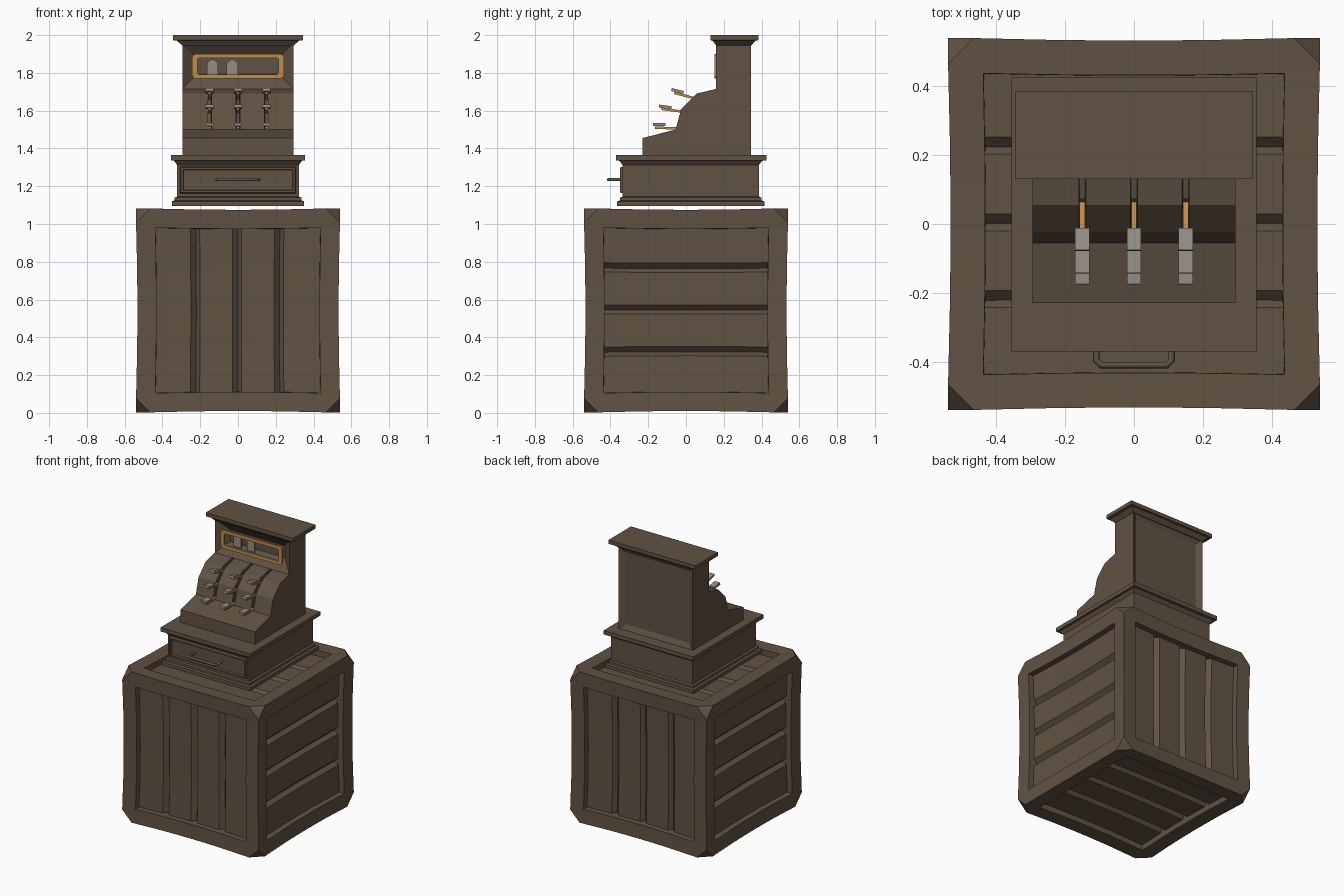
import bpy, bmesh
from mathutils import Matrix, Vector

old = bpy.data.objects.get("Cube")
if old:
    bpy.data.objects.remove(old, do_unlink=True)


def material(name, color):
    m = bpy.data.materials.new(name)
    m.diffuse_color = (*color, 1)
    m.use_nodes = True
    m.node_tree.nodes["Principled BSDF"].inputs["Base Color"].default_value = (*color, 1)
    return m


BROWN = material("dark_brown_wood", (0.12, 0.084, 0.056))
GOLD = material("brass", (0.53, 0.27, 0.075))
GREY = material("pale_grey", (0.29, 0.27, 0.23))


def finish(name, bm, mat):
    bmesh.ops.recalc_face_normals(bm, faces=bm.faces)
    mesh = bpy.data.meshes.new(name)
    bm.to_mesh(mesh)
    bm.free()
    mesh.materials.append(mat)
    ob = bpy.data.objects.new(name, mesh)
    bpy.context.collection.objects.link(ob)
    return ob


def loft(name, loops, mat, ring=False):
    """Skin closed loops of points; cap the ends, or join last to first."""
    bm = bmesh.new()
    rows = [[bm.verts.new(p) for p in loop] for loop in loops]
    pairs = list(zip(rows, rows[1:]))
    if ring:
        pairs.append((rows[-1], rows[0]))
    else:
        bm.faces.new(rows[0])
        bm.faces.new(rows[-1])
    for a, b in pairs:
        for i in range(len(a)):
            j = (i + 1) % len(a)
            bm.faces.new((a[i], a[j], b[j], b[i]))
    return finish(name, bm, mat)


def stack(name, layers, mat):
    """Moulded block from (half width, front, back, height) layers."""
    return loft(name, [[(-x, f, z), (x, f, z), (x, b, z), (-x, b, z)]
                       for x, f, b, z in layers], mat)


def box(name, center, size, mat, tilt=0):
    bm = bmesh.new()
    bmesh.ops.create_cube(bm, size=1, matrix=Matrix.Translation(center)
                          @ Matrix.Rotation(tilt, 4, 'X') @ Matrix.Diagonal((*size, 1)))
    return finish(name, bm, mat)


# Crate: six planked, recessed faces sharing one set of grid lines
HALF, CUT, PANEL, DEPTH = 0.5425, 0.465, 0.44, 0.04
lines = [(-HALF, 0, 0), (-CUT, 0, 0), (-PANEL, 0, 0), (-PANEL, 1, DEPTH)]
for c in (-0.23, -0.005, 0.22):
    lines += [(c - 0.025, 1, DEPTH), (c + 0.004, 1, DEPTH + 0.03), (c + 0.025, 1, DEPTH)]
    if c < 0.2:
        lines.append((c + 0.11, 1, DEPTH))
lines += [(PANEL, 1, DEPTH), (PANEL, 0, 0), (CUT, 0, 0), (HALF, 0, 0)]
FLIP = (1, -1, -1)


def crate():
    bm = bmesh.new()
    n = len(lines) - 1
    # outward axis, axis across planks, axis along planks
    for out, across, along in ((1, 0, 2), (0, 2, 1), (2, 1, 0)):
        for side in (-1, 1):
            def vert(i, j):
                (u, pu, d), (v, pv, _) = lines[i], lines[j]
                co = [0, 0, 0]
                co[out] = side * (HALF - (d if pu and pv else 0))
                co[across], co[along] = u * FLIP[across], v * FLIP[along]
                return bm.verts.new(co)
            for i in range(n):
                for j in range(n):
                    quad = [(i, j), (i + 1, j), (i + 1, j + 1), (i, j + 1)]
                    quad = [q for q in quad if not (q[0] in (0, n) and q[1] in (0, n))]
                    bm.faces.new([vert(*q) for q in quad])
    # cut corners
    for x in (-1, 1):
        for y in (-1, 1):
            for z in (-1, 1):
                bm.faces.new([bm.verts.new([s * (CUT if k == m else HALF)
                              for m, s in enumerate((x, y, z))]) for k in range(3)])
    bmesh.ops.remove_doubles(bm, verts=bm.verts, dist=0.0005)
    bmesh.ops.dissolve_degenerate(bm, edges=bm.edges, dist=0.0005)
    # worn, slightly hollow sides
    for v in bm.verts:
        hollow = [1 - min(1, abs(c) / HALF) ** 2 for c in v.co]
        x, y, z = hollow
        dip = (y + z, x + z, x + y)
        v.co = [c * (1 - 0.018 * k) for c, k in zip(v.co, dip)]
        v.co.z += HALF
    return finish("crate", bm, BROWN)


crate()

# Drawer case with base and ledge mouldings
stack("drawer_case", [
    (0.35, -0.365, 0.415, 1.095), (0.35, -0.365, 0.415, 1.12),
    (0.335, -0.35, 0.4, 1.125), (0.335, -0.35, 0.4, 1.14),
    (0.322, -0.335, 0.386, 1.145), (0.322, -0.335, 0.386, 1.312),
    (0.34, -0.355, 0.405, 1.336), (0.355, -0.37, 0.425, 1.337),
    (0.355, -0.37, 0.425, 1.365)], BROWN)


def upright(hx, hz, y, z):
    return [(-hx, y, z - hz), (hx, y, z - hz), (hx, y, z + hz), (-hx, y, z + hz)]


loft("drawer_front", [upright(hx, hz, y, 1.233) for hx, hz, y in (
    (0.31, 0.072, -0.33), (0.303, 0.066, -0.35),
    (0.292, 0.056, -0.35), (0.288, 0.052, -0.338))], BROWN)

# Drawer handle
curve = bpy.data.curves.new("drawer_handle", 'CURVE')
curve.dimensions = '3D'
curve.bevel_depth = 0.01
curve.bevel_resolution = 1
curve.use_fill_caps = True
path = [(-0.11, -0.335), (-0.11, -0.395), (-0.095, -0.41),
        (0.095, -0.41), (0.11, -0.395), (0.11, -0.335)]
spline = curve.splines.new('POLY')
spline.points.add(len(path) - 1)
for p, (x, y) in zip(spline.points, path):
    p.co = (x, y, 1.235, 1)
curve.materials.append(BROWN)
bpy.context.collection.objects.link(bpy.data.objects.new("drawer_handle", curve))

# Register body: stepped side profile, with key slots, window and back panel
COLUMNS = (-0.15, 0, 0.15)
profile = [(0.345, 1.36), (-0.23, 1.36), (-0.23, 1.455), (-0.055, 1.5),
           (-0.025, 1.61), (0.055, 1.69), (0.16, 1.715), (0.16, 1.957), (0.345, 1.957)]
xs = [-0.295] + [c + s for c in COLUMNS for s in (-0.01, 0.01)] + [0.295]
body = loft("register_body", [[(x, y, z) for y, z in profile] for x in xs], BROWN)
bm = bmesh.new()
bm.from_mesh(body.data)


def sink(rule, margin, move):
    faces = [f for f in bm.faces if rule(f.calc_center_median(), f.normal)]
    bmesh.ops.inset_region(bm, faces=faces, thickness=margin, use_boundary=True,
                           use_even_offset=True)
    bmesh.ops.translate(bm, vec=move, verts=list({v for f in faces for v in f.verts}))


sink(lambda c, n: n.y < -0.9 and c.z > 1.72, 0.078, Vector((0, 0.06, 0)))
sink(lambda c, n: n.y > 0.9 and c.y > 0.3, 0.04, Vector((0, -0.02, 0)))
for col in COLUMNS:
    sink(lambda c, n: abs(c.x - col) < 0.005 and 1.5 < c.z < 1.715 and c.y < 0.15
         and abs(n.x) < 0.1, 0.002, Vector((0, 0.02, -0.012)))
bm.to_mesh(body.data)
bm.free()

# Cornice
stack("cornice", [(0.295, 0.16, 0.345, 1.945), (0.325, 0.14, 0.37, 1.972),
                  (0.345, 0.13, 0.385, 1.973), (0.345, 0.13, 0.385, 2.0)], BROWN)


# Brass window frame with softened corners
def rounded(hx, hz, r, y):
    pts = []
    for sx, sz in ((1, 1), (-1, 1), (-1, -1), (1, -1)):
        a = [(hx, hz - r), (hx - 0.3 * r, hz - 0.3 * r), (hx - r, hz)]
        pts += [(sx * x, y, 1.835 + sz * z) for x, z in (a if sx == sz else a[::-1])]
    return pts


loft("window_frame", [rounded(0.243, 0.066, 0.02, 0.162), rounded(0.243, 0.066, 0.02, 0.15),
                      rounded(0.215, 0.043, 0.01, 0.15), rounded(0.215, 0.043, 0.01, 0.162)],
     GOLD, ring=True)

# Price tags standing in the window
tag = [(-0.03, 1.785), (0.03, 1.785), (0.03, 1.852), (0.008, 1.87),
       (-0.008, 1.87), (-0.03, 1.852)]
for k, x in enumerate((-0.135, -0.03)):
    loft(f"price_tag_{k + 1}", [[(x + a, y, z) for a, z in tag] for y in (0.185, 0.195)], GREY)

# Keys: (stem y, stem z, pad y, pad z, tilt) for each row
for r, (sy, sz, py, pz, tilt) in enumerate((
        (-0.1, 1.508, -0.142, 1.527, -0.02),
        (-0.065, 1.601, -0.11, 1.62, -0.13),
        (0.0, 1.678, -0.045, 1.704, -0.25))):
    for c, x in enumerate(COLUMNS):
        box(f"key_stem_{r + 1}_{c + 1}", (x, sy, sz), (0.015, 0.13, 0.013), GOLD, tilt)
        box(f"key_pad_{r + 1}_{c + 1}", (x, py, pz), (0.042, 0.066, 0.016), GREY, tilt)
